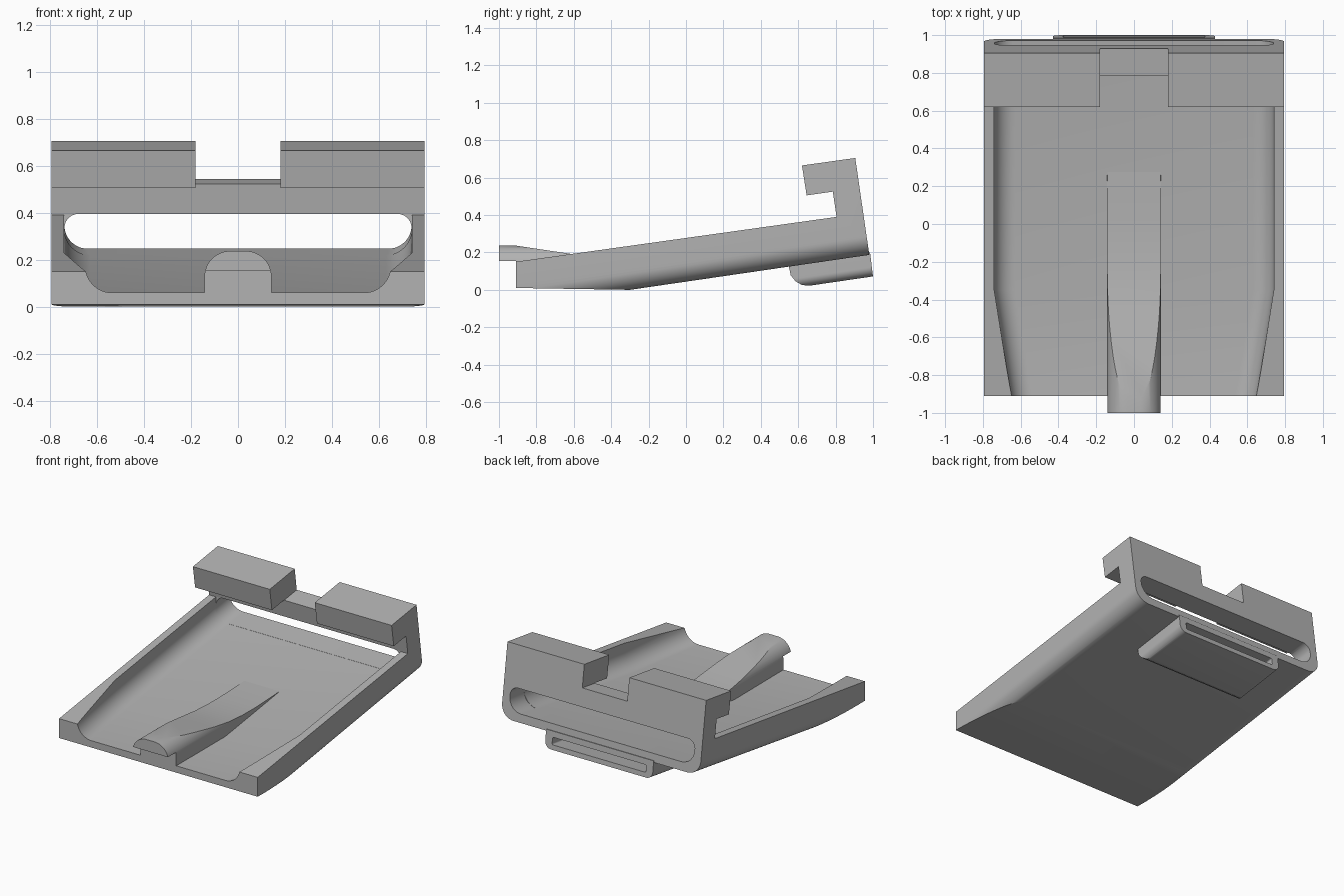
import bpy, bmesh, math

cube = bpy.data.objects.get("Cube")
if cube:
    bpy.data.objects.remove(cube, do_unlink=True)

grey = bpy.data.materials.new("plain_grey")
grey.use_nodes = True
COLOUR = (0.45, 0.45, 0.45, 1)
grey.diffuse_color = COLOUR
grey.node_tree.nodes["Principled BSDF"].inputs["Base Color"].default_value = COLOUR


def base(y):
    """Height of the sloping underside."""
    return (y + 0.3) * 0.146


def rail(y):
    """Height of the sloping side rails."""
    return 0.15 + (y + 0.91) * 0.14


def loft(name, sections):
    """Closed solid through matching rings of points."""
    bm = bmesh.new()
    rings = [[bm.verts.new(p) for p in s] for s in sections]
    n = len(rings[0])
    for a, b in zip(rings, rings[1:]):
        for i in range(n):
            j = (i + 1) % n
            bm.faces.new((a[i], a[j], b[j], b[i]))
    bm.faces.new(rings[0])
    bm.faces.new(rings[-1])
    bmesh.ops.recalc_face_normals(bm, faces=bm.faces)
    mesh = bpy.data.meshes.new(name)
    bm.to_mesh(mesh)
    bm.free()
    mesh.materials.append(grey)
    obj = bpy.data.objects.new(name, mesh)
    bpy.context.collection.objects.link(obj)
    return obj


def side_prism(name, half, profile):
    """Side outline (y, z) extruded across x."""
    return loft(name, [[(x, y, z) for y, z in profile] for x in (-half, half)])


def section(y, half, low, high, r_low, r_high, steps=12):
    """Rounded rectangle standing at y."""
    pts = []
    for sx, sz, r, start in ((1, -1, r_low, 270), (1, 1, r_high, 0),
                             (-1, 1, r_high, 90), (-1, -1, r_low, 180)):
        cx, cz = sx * (half - r), (low if sz < 0 else high) - sz * r
        for i in range(steps + 1):
            a = math.radians(start + 90 * i / steps)
            pts.append((cx + r * math.cos(a), y, cz + r * math.sin(a)))
    return pts


def boolean(obj, cutter, operation):
    mod = obj.modifiers.new("cut", "BOOLEAN")
    mod.operation, mod.solver, mod.object = operation, "EXACT", cutter
    bpy.context.view_layer.objects.active = obj
    bpy.ops.object.modifier_apply(modifier=mod.name)
    bpy.data.objects.remove(cutter, do_unlink=True)


def finish(obj):
    bpy.ops.object.select_all(action="DESELECT")
    obj.select_set(True)
    bpy.context.view_layer.objects.active = obj
    bpy.ops.object.shade_smooth_by_angle(angle=math.radians(25))


# Tray with hooked back wall
body = side_prism("tray_body", 0.795, [
    (-0.91, 0.01), (-0.91, 0.15), (0.805, 0.39), (0.785, 0.525), (0.645, 0.505),
    (0.62, 0.665), (0.905, 0.705), (0.98, base(0.98)), (-0.3, 0)])
boolean(body, loft("rounded_underside", [
    section(y, 0.795, base(y), 1.2, 0.1, 0.01) for y in (-1.2, 1.2)]), "INTERSECT")

# Channel that narrows toward the front
boolean(body, loft("channel", [
    section(-1.05, 0.628, 0.06, 0.45, 0.115, 0.01),
    section(-0.35, 0.74, 0.057, 0.45, 0.11, 0.01),
    section(0.805, 0.74, base(0.805) + 0.06, 0.392, 0.11, 0.001)]), "DIFFERENCE")

# Slot through the back wall
boolean(body, loft("back_slot", [
    section(y, 0.739, base(y) + 0.061, rail(y) + 0.005, 0.1, 0.06)
    for y in (0.795, 1.1)]), "DIFFERENCE")

# Gap between the two hooks
boolean(body, side_prism("hook_gap", 0.18, [
    (0.5, 0.482), (1.1, 0.568), (1.1, 0.9), (0.5, 0.9)]), "DIFFERENCE")
finish(body)

# Arched tongue with a ramp falling to the channel floor
tongue = loft("guide_tongue", [
    section(y, 0.143, 0.01, 0.237, 0.001, 0.11) for y in (-1.0, 0.32)])
boolean(tongue, side_prism("ramp", 0.3, [
    (-1.1, 0.155), (-1.1, 0.26), (-0.92, 0.238), (-0.6, 0.19), (-0.45, 0.166),
    (-0.3, 0.146), (-0.15, 0.136), (0, 0.135), (0.15, 0.14), (0.3, 0.147),
    (0.3, 0.12), (-0.3, 0.03), (-0.91, 0.03), (-0.91, 0.155)]), "INTERSECT")
finish(tongue)

# Strap loop below the back wall
strap = side_prism("strap_loop", 0.43, [
    (0.984, 0.2), (1.0, 0.07), (0.66, 0.022), (0.62, 0.026), (0.585, 0.046),
    (0.56, 0.078), (0.552, 0.115), (0.55, 0.15)])
boolean(strap, loft("strap_sides", [
    section(y, 0.43, base(y) - 0.118, 0.5, 0.05, 0.01) for y in (0.4, 1.2)]), "INTERSECT")
boolean(strap, loft("strap_slot", [
    section(y, 0.375, base(y) - 0.083, base(y) - 0.03, 0.01, 0.01)
    for y in (0.62, 1.2)]), "DIFFERENCE")
finish(strap)
